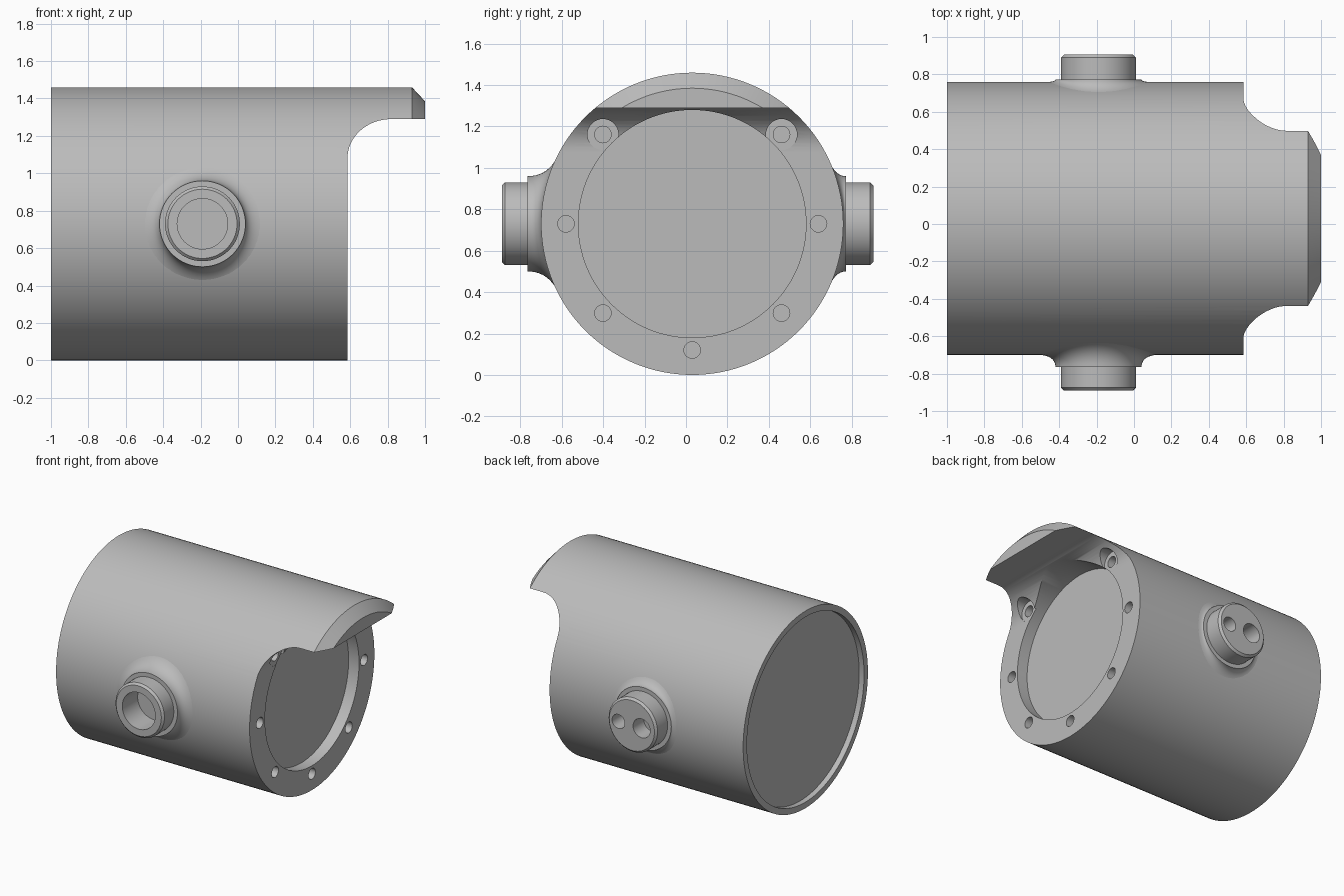
import bpy, bmesh
from math import sin, cos, pi, sqrt
from mathutils import Vector

if "Cube" in bpy.data.objects:
    bpy.data.objects.remove(bpy.data.objects["Cube"])

R, CY, CZ = 0.73, 0.03, 0.73      # main barrel radius and axis
PX = -0.19                        # side port position along the barrel

grey = bpy.data.materials.new("plain_grey")
grey.use_nodes = True
grey.diffuse_color = (0.5, 0.5, 0.5, 1)
grey.node_tree.nodes["Principled BSDF"].inputs["Base Color"].default_value = (0.5, 0.5, 0.5, 1)


def loft(name, rings):
    """Closed solid through rings of equal point count."""
    bm = bmesh.new()
    rows = [[bm.verts.new(p) for p in ring] for ring in rings]
    n = len(rows[0])
    for a, b in zip(rows, rows[1:]):
        for i in range(n):
            j = (i + 1) % n
            bm.faces.new((a[i], a[j], b[j], b[i]))
    bm.faces.new(rows[0])
    bm.faces.new(rows[-1])
    bmesh.ops.recalc_face_normals(bm, faces=bm.faces)
    mesh = bpy.data.meshes.new(name)
    bm.to_mesh(mesh)
    bm.free()
    mesh.materials.append(grey)
    ob = bpy.data.objects.new(name, mesh)
    bpy.context.collection.objects.link(ob)
    return ob


def turned_x(name, profile, y=CY, z=CZ, n=128):
    """Solid turned about an axis along x; profile holds (x, radius)."""
    angles = [2 * pi * i / n for i in range(n)]
    return loft(name, [[Vector((x, y + r * cos(a), z + r * sin(a))) for a in angles]
                       for x, r in profile])


def turned_y(name, profile, x=PX, n=32):
    angles = [2 * pi * i / n for i in range(n)]
    return loft(name, [[Vector((x + r * cos(a), y, CZ + r * sin(a))) for a in angles]
                       for y, r in profile])


def activate(ob):
    bpy.ops.object.select_all(action='DESELECT')
    ob.select_set(True)
    bpy.context.view_layer.objects.active = ob


def combine(ob, tool, operation='DIFFERENCE'):
    tool.hide_render = True
    mod = ob.modifiers.new("cut", 'BOOLEAN')
    mod.operation, mod.solver, mod.object = operation, 'EXACT', tool
    activate(ob)
    bpy.ops.object.modifier_apply(modifier=mod.name)
    bpy.data.objects.remove(tool)


def smooth(ob):
    activate(ob)
    bpy.ops.object.shade_smooth_by_angle(angle=0.6)


# Barrel with chamfered tip, trimmed to leave the overhanging visor
body = turned_x("barrel_body", [(-1, R), (0.93, R), (1, 0.655)])
side = [(-1.2, -0.2), (0.585, -0.2)]
side += [(0.82 - 0.235 * cos(t * pi / 32), 1.08 + 0.21 * sin(t * pi / 32)) for t in range(17)]
side += [(1.2, 1.29), (1.2, 1.7), (-1.2, 1.7)]
trim = loft("side_trim", [[Vector((x, y, z)) for x, z in side] for y in (-1, 1)])
combine(body, trim, 'INTERSECT')

# Front and rear recesses
combine(body, turned_x("front_recess", [(0.5, 0.55), (1.2, 0.55)]))
combine(body, turned_x("rear_recess", [(-1.1, 0.685), (-0.96, 0.685)]))

# Bolt holes around the front rim, the upper two with counterbores
for k in range(-3, 5):
    a = k * pi / 4
    if k == 2:
        continue
    y, z = CY + 0.61 * cos(a), CZ + 0.61 * sin(a)
    if k in (1, 3):
        combine(body, turned_x("counterbore", [(0.583, 0.075), (1.1, 0.075)], y, z, 32))
    combine(body, turned_x("bolt_hole", [(0.48, 0.04), (0.7, 0.04)], y, z, 24))
smooth(body)


def port(name, sign, flange, end, reach, n=64):
    """Round side port blending into the barrel through a concave flare."""
    angles = [2 * pi * i / n for i in range(n)]

    def skin(r, a):
        return sqrt(R * R - (r * sin(a)) ** 2) - 0.002

    def ring(r, height):
        return [Vector((PX + r(a) * cos(a), CY + sign * height(a), CZ + r(a) * sin(a)))
                for a in angles]

    def flat(r, h):
        return ring(lambda a: r, lambda a: h)

    rings = [flat(reach, 0.5)]
    for i in range(11):
        t = 1 - i / 10
        r = 0.23 + (reach - 0.23) * t * t
        rings.append(ring(lambda a: r, lambda a: (1 - t) ** 2 * flange
                          + 2 * t * (1 - t) * skin(0.23, a) + t * t * skin(reach, a)))
    rings += [flat(0.2, flange), flat(0.2, end - 0.015), flat(0.185, end)]
    return loft(name, rings)


# Front port with one wide bore
front = port("front_port", -1, 0.795, 0.92, 0.34)
combine(front, turned_y("front_bore", [(-1.1, 0.135), (-0.71, 0.135)], n=48))
smooth(front)

# Rear port with two unequal holes
rear = port("rear_port", 1, 0.742, 0.875, 0.31)
for dx, r in ((0.11, 0.052), (-0.08, 0.07)):
    combine(rear, turned_y("rear_hole", [(0.78, r), (1.1, r)], PX + dx))
smooth(rear)
